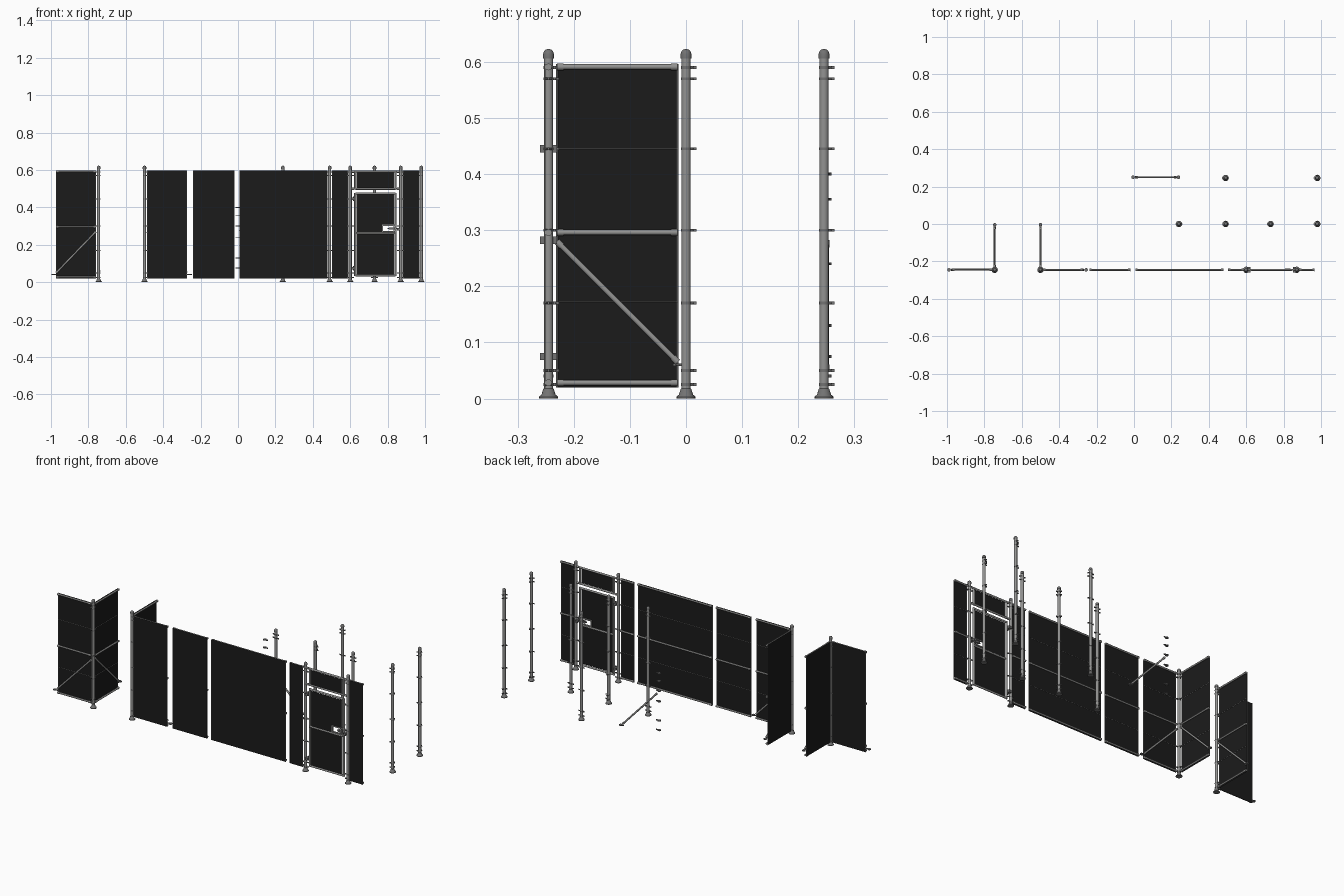
import bpy, bmesh, math
from mathutils import Vector, Matrix

if "Cube" in bpy.data.objects:
    bpy.data.objects.remove(bpy.data.objects["Cube"])

def material(name, v):
    m = bpy.data.materials.new(name)
    m.diffuse_color = (*v, 1)
    m.use_nodes = True
    m.node_tree.nodes["Principled BSDF"].inputs["Base Color"].default_value = m.diffuse_color
    return m

STEEL = material("galvanised grey", (0.29, 0.29, 0.285))
DARK = material("dark mesh", (0.011, 0.011, 0.011))
FIT = material("fitting grey", (0.17, 0.17, 0.17))
Z = Vector((0, 0, 1))
YF = -0.245                              # line of the front fence
BANDS = (0.025, 0.05, 0.17, 0.3, 0.445, 0.57, 0.59)

def finish(bm, name, mat):
    me = bpy.data.meshes.new(name)
    bm.to_mesh(me)
    bm.free()
    me.materials.append(mat)
    me.shade_smooth()
    me.set_sharp_from_angle(angle=math.radians(40))
    ob = bpy.data.objects.new(name, me)
    bpy.context.collection.objects.link(ob)
    return ob

def rod(bm, a, b, r, n=12):
    a, b = Vector(a), Vector(b)
    d = b - a
    m = Matrix.Translation((a + b) / 2) @ d.to_track_quat('Z', 'Y').to_matrix().to_4x4()
    bmesh.ops.create_cone(bm, cap_ends=True, segments=n, radius1=r, radius2=r,
                          depth=d.length, matrix=m)

def box(bm, c, s):
    m = Matrix.Translation(c) @ Matrix.Diagonal((*s, 1))
    bmesh.ops.create_cube(bm, size=1, matrix=m)

def lathe(bm, x, y, prof, n=16):
    vs = [bm.verts.new((x + r, y, z)) for r, z in prof]
    es = [bm.edges.new(p) for p in zip(vs, vs[1:])]
    bmesh.ops.spin(bm, geom=vs + es, cent=(x, y, 0), axis=(0, 0, 1),
                   angle=math.tau, steps=n, use_merge=True)
    bmesh.ops.remove_doubles(bm, verts=bm.verts, dist=1e-5)
    bmesh.ops.recalc_face_normals(bm, faces=bm.faces)

def clamp(bm, x, y, z, dirs, reach=0.017):
    """Ring band with a bolted tab in each direction."""
    rod(bm, (x, y, z - 0.0025), (x, y, z + 0.0025), 0.0092, 14)
    for d in dirs:
        d = Vector((*d, 0))
        c = Vector((x, y, z))
        box(bm, c + d * (reach + 0.008) / 2,
            (abs(d.x) * (reach - 0.008) + 0.004, abs(d.y) * (reach - 0.008) + 0.004, 0.005))
        side = Vector((-d.y, d.x, 0)) * 0.006
        p = c + d * (reach - 0.004)
        rod(bm, p - side, p + side, 0.0018, 6)

def post(name, x, y, dirs):
    bm = bmesh.new()
    rod(bm, (x, y, 0.01), (x, y, 0.607), 0.0083, 16)
    finish(bm, name, STEEL)
    bm = bmesh.new()                     # flared foot and domed cap
    lathe(bm, x, y, [(0, 0), (0.017, 0), (0.017, 0.003), (0.0125, 0.007), (0.0095, 0.017),
                     (0.0083, 0.018)])
    lathe(bm, x, y, [(0.0083, 0.606), (0.0097, 0.606), (0.0097, 0.614),
                     (0.008, 0.619), (0.0045, 0.622), (0, 0.623)])
    for z in BANDS:
        clamp(bm, x, y, z, dirs)
    finish(bm, name + "_fittings", FIT)

def rail(bm, a, b, r=0.0048):
    a, b = Vector(a), Vector(b)
    d = (b - a).normalized()
    rod(bm, a, b, r)
    for p, s in ((a, 1), (b, -1)):       # end cups
        rod(bm, p, p + d * s * 0.012, r + 0.0013)

def quad(bm, a, b, z0, z1):
    bm.faces.new([bm.verts.new(v) for v in
                  (a + Z * z0, b + Z * z0, b + Z * z1, a + Z * z1)])

def panel(name, p0, p1, out, brace=None):
    """Mesh panel from p0 to p1 (xy); mesh lies on the 'out' side of the rails."""
    a, b, o = (Vector((*p, 0)) for p in (p0, p1, out))
    d = (b - a).normalized()
    o = o * 0.0065
    bm = bmesh.new()
    quad(bm, a + o, b + o, 0.02, 0.596)
    finish(bm, name + "_mesh", DARK)
    bm = bmesh.new()
    for z in (0.028, 0.296, 0.591):
        rail(bm, a + Z * z, b + Z * z)
    if brace:                            # diagonal, high at p0 and low at p1
        rail(bm, a + Z * brace[0], b + Z * brace[1], 0.0048)
    finish(bm, name + "_rails", STEEL)
    bm = bmesh.new()
    for p in (a, b):                     # tension bars
        rod(bm, p + o + Z * 0.02, p + o + Z * 0.596, 0.0015, 6)
    for z in (0.172, 0.445):             # tension wires
        rod(bm, a + o * 0.85 + Z * z, b + o * 0.85 + Z * z, 0.0008, 6)
    finish(bm, name + "_bars", STEEL)

# corner sections with braced panels
for tag, cx, fx, out in (("left", -0.745, -0.972, 1), ("middle", -0.5, -0.273, -1)):
    s = 1 if fx > cx else -1
    post(tag + "_corner_post", cx, YF, [(s, 0), (0, 1)])
    panel(tag + "_corner_front_panel", (cx + s * 0.015, YF), (fx, YF), (0, out), (0.27, 0.05))
    panel(tag + "_corner_side_panel", (cx, YF + 0.015), (cx, -0.015), (-1, 0), (0.28, 0.065))
    bm = bmesh.new()                     # loose clamps at the panel ends
    clamp(bm, fx + s * 0.017, YF, 0.04, [(-s, 0)])
    clamp(bm, cx, -0.004, 0.06, [(0, -1)])
    finish(bm, tag + "_panel_end_clamps", FIT)

# straight panels
panel("short_panel", (-0.238, YF), (-0.02, YF), (0, -1))
panel("long_panel", (0.008, YF), (0.478, YF), (0, -1))
panel("gate_left_panel", (0.503, YF), (0.587, YF), (0, -1))
panel("gate_right_panel", (0.883, YF), (0.966, YF), (0, -1))

# gate posts
GL, GR = 0.6, 0.87
post("gate_post_left", GL, YF, [(-1, 0), (1, 0)])
post("gate_post_right", GR, YF, [(-1, 0), (1, 0)])

# gate leaf and transom frames
bm = bmesh.new()
X0, X1 = 0.627, 0.843
for z0, z1 in ((0.036, 0.474), (0.499, 0.591)):
    for x in (X0, X1):
        rod(bm, (x, YF, z0 - 0.004), (x, YF, z1 + 0.004), 0.0055)
    for z in (z0, z1):
        rod(bm, (X0, YF, z), (X1, YF, z), 0.0055)
rod(bm, (X0, YF - 0.002, 0.262), (X1, YF - 0.002, 0.262), 0.005)
for z in (0.499, 0.591):                 # transom fixed to the posts
    rail(bm, (GL + 0.007, YF, z), (GR - 0.007, YF, z))
finish(bm, "gate_frame", STEEL)

# gate mesh, cut out around the latch
bm = bmesh.new()
def gate_quad(x0, x1, z0, z1):
    quad(bm, Vector((x0, YF - 0.003, 0)), Vector((x1, YF - 0.003, 0)), z0, z1)
gate_quad(X0 + 0.01, X1 - 0.01, 0.504, 0.586)
gate_quad(X0 + 0.01, X1 - 0.01, 0.042, 0.266)
gate_quad(X0 + 0.01, 0.772, 0.266, 0.306)
gate_quad(X0 + 0.01, X1 - 0.01, 0.306, 0.468)
finish(bm, "gate_mesh", DARK)

# latch, hinges and tension bars
bm = bmesh.new()
for z in (0.27, 0.304):
    box(bm, (0.807, YF - 0.001, z), (0.074, 0.008, 0.006))
box(bm, (0.772, YF - 0.001, 0.287), (0.006, 0.008, 0.04))
for x in (X0 + 0.01, X1 - 0.01):
    for z0, z1 in ((0.042, 0.468), (0.504, 0.586)):
        rod(bm, (x, YF - 0.003, z0), (x, YF - 0.003, z1), 0.0015, 6)
finish(bm, "gate_latch_frame_and_bars", STEEL)
bm = bmesh.new()
box(bm, (0.822, YF, 0.287), (0.03, 0.014, 0.01))
rod(bm, (0.80, YF, 0.287), (GR, YF, 0.287), 0.003, 8)
box(bm, (GR - 0.012, YF, 0.282), (0.014, 0.03, 0.013))
for z in (0.075, 0.445):
    box(bm, (GL + 0.014, YF, z), (0.016, 0.03, 0.013))
    rod(bm, (GL + 0.018, YF, z - 0.012), (GL + 0.018, YF, z + 0.012), 0.003, 8)
finish(bm, "gate_latch_and_hinges", FIT)

# free standing posts
for i, (x, y, dirs) in enumerate([
        (0.24, 0, [(1, 0), (-1, 0)]), (0.49, 0, [(1, 0), (0, 1)]),
        (0.73, 0, [(1, 0), (-1, 0)]), (0.98, 0, [(-1, 0), (0, 1)]),
        (0.49, 0.246, [(1, 0), (-1, 0)]), (0.98, 0.246, [(-1, 0), (0, 1)])]):
    post(f"free_post_{i + 1}", x, y, dirs)

# loose brace with its clamps
bm = bmesh.new()
rail(bm, (0.01, 0.25, 0.28), (0.225, 0.25, 0.05), 0.0048)
finish(bm, "loose_brace", STEEL)
bm = bmesh.new()
clamp(bm, 0.238, 0.25, 0.04, [(-1, 0)])
for z in (0.075, 0.13, 0.24, 0.3, 0.355, 0.4):
    clamp(bm, -0.005, 0.25, z, [(1, 0)])
finish(bm, "loose_clamps", FIT)
